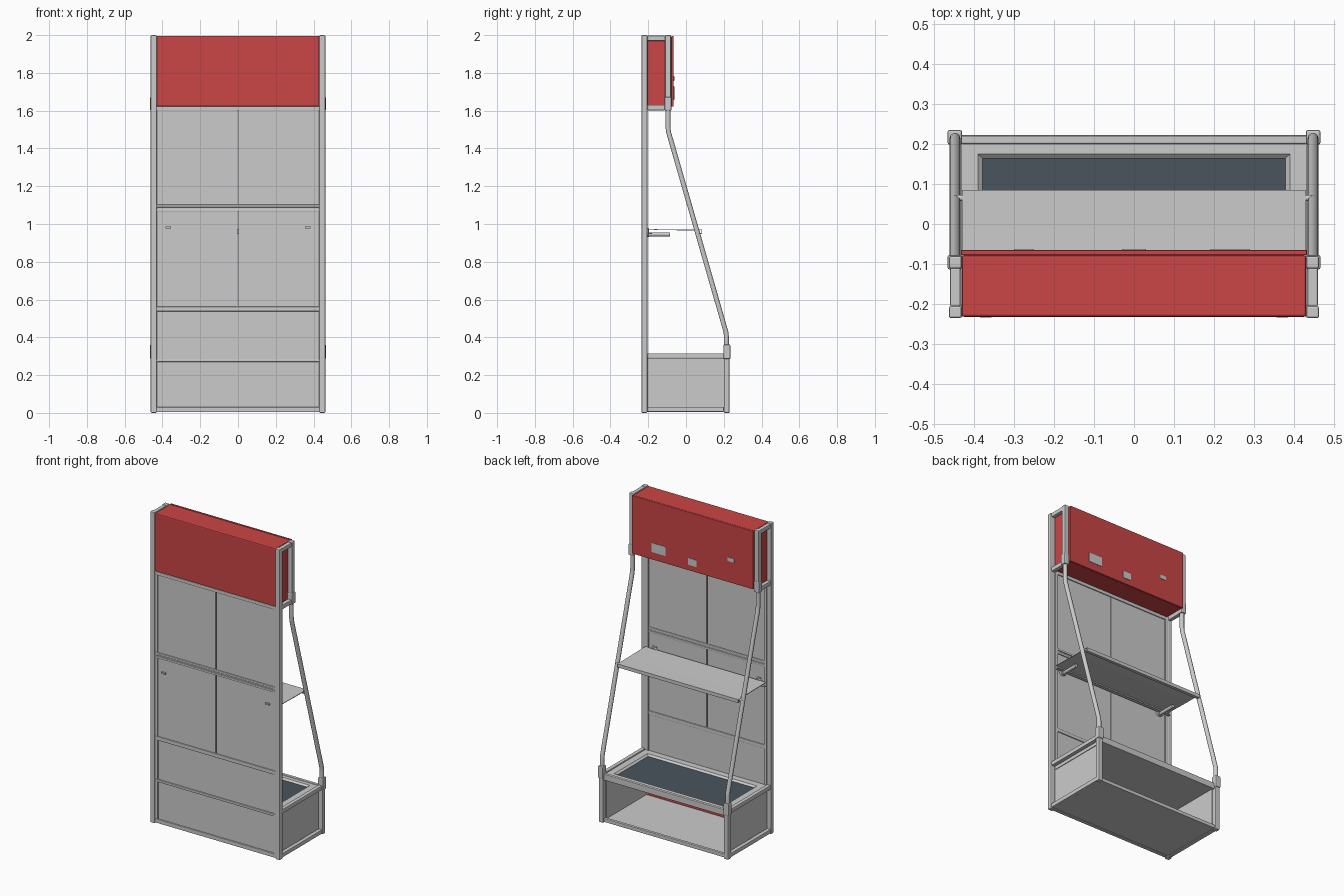
import bpy, bmesh
from mathutils import Vector

if "Cube" in bpy.data.objects:
    bpy.data.objects.remove(bpy.data.objects["Cube"])


def material(name, color):
    m = bpy.data.materials.new(name)
    m.diffuse_color = color
    m.use_nodes = True
    m.node_tree.nodes["Principled BSDF"].inputs["Base Color"].default_value = m.diffuse_color
    return m


red = material("red", (0.60, 0.06, 0.06, 1))
slate = material("slate", (0.07, 0.09, 0.11, 1))


def finish(name, bm, mat=None, bevel=0, segs=2):
    me = bpy.data.meshes.new(name)
    bmesh.ops.recalc_face_normals(bm, faces=bm.faces)
    bm.to_mesh(me)
    bm.free()
    ob = bpy.data.objects.new(name, me)
    bpy.context.collection.objects.link(ob)
    if mat:
        me.materials.append(mat)
    if bevel:
        mod = ob.modifiers.new("bevel", "BEVEL")
        mod.width, mod.segments = bevel, segs
    return ob


def box(name, x, y, z, mat=None, bevel=0.0):
    """Box from (min, max) ranges."""
    bm = bmesh.new()
    bmesh.ops.create_cube(bm, size=1)
    for v in bm.verts:
        v.co = Vector([(a + b) / 2 + c * (b - a) for (a, b), c in zip((x, y, z), v.co)])
    return finish(name, bm, mat, bevel)


def tube(name, points, radius):
    """Round tube along a path."""
    cu = bpy.data.curves.new(name, "CURVE")
    cu.dimensions = "3D"
    cu.bevel_depth, cu.bevel_resolution, cu.use_fill_caps = radius, 3, True
    sp = cu.splines.new("POLY")
    sp.points.add(len(points) - 1)
    for p, co in zip(sp.points, points):
        p.co = (*co, 1)
        sp.use_smooth = True
    ob = bpy.data.objects.new(name, cu)
    bpy.context.collection.objects.link(ob)
    return ob


def extrude_profile(name, pts, half, mat=None):
    """Open (y, z) profile swept along x."""
    bm = bmesh.new()
    a = [bm.verts.new((-half, y, z)) for y, z in pts]
    b = [bm.verts.new((half, y, z)) for y, z in pts]
    for i in range(len(pts) - 1):
        bm.faces.new((a[i], a[i + 1], b[i + 1], b[i]))
    ob = finish(name, bm, mat)
    ob.modifiers.new("thickness", "SOLIDIFY").thickness = 0.004
    return ob


def side(s, lo, hi):
    return tuple(sorted((s * lo, s * hi)))


for s, tag in ((-1, "left"), (1, "right")):
    # Square posts and side bars of the frame
    px = side(s, 0.430, 0.462)
    box(f"tall_post_{tag}", px, (-0.235, -0.205), (0, 2.0), bevel=0.005)
    box(f"base_post_{tag}", px, (0.200, 0.230), (0, 0.32), bevel=0.005)
    box(f"header_post_{tag}", px, (-0.111, -0.080), (1.60, 2.0), bevel=0.005)
    for label, y1, z0, z1 in (("base_low", 0.20, 0.005, 0.032), ("base_high", 0.20, 0.288, 0.315),
                              ("header_low", -0.11, 1.602, 1.630), ("header_high", -0.11, 1.970, 1.997)):
        box(f"{label}_bar_{tag}", side(s, 0.433, 0.459), (-0.206, y1), (z0, z1), bevel=0.004)

    # Clamps and bent support tube
    cx = side(s, 0.429, 0.466)
    box(f"lower_clamp_{tag}", cx, (0.198, 0.235), (0.285, 0.362), bevel=0.006)
    box(f"upper_clamp_{tag}", cx, (-0.114, -0.077), (1.60, 1.672), bevel=0.006)
    path = [(0.214, 0.34), (0.214, 0.405), (0.211, 0.43), (-0.092, 1.485), (-0.095, 1.51), (-0.095, 1.62)]
    tube(f"support_tube_{tag}", [(s * 0.447, y, z) for y, z in path], 0.0135)

    # Base side panel and its upper trim
    box(f"base_side_panel_{tag}", side(s, 0.424, 0.430), (-0.205, 0.205), (0.02, 0.275))
    box(f"base_side_trim_{tag}", side(s, 0.424, 0.434), (-0.205, 0.205), (0.268, 0.288))

    # Shelf arms with end discs and bolts
    ax = s * 0.37
    tube(f"shelf_arm_{tag}", [(ax, -0.20, 0.945), (ax, -0.085, 0.945)], 0.011)
    tube(f"shelf_arm_disc_{tag}", [(ax, -0.212, 0.955), (ax, -0.196, 0.955)], 0.026)
    box(f"shelf_arm_bolt_{tag}", (ax - 0.014, ax + 0.014), (-0.234, -0.21), (0.976, 0.986))
    tube(f"shelf_bolt_{tag}", [(s * 0.415, 0.065, 0.962), (s * 0.45, 0.065, 0.962)], 0.008)

    # Wall panels, split at the centre
    wx = side(s, 0.003, 0.43)
    box(f"upper_wall_panel_{tag}", wx, (-0.224, -0.212), (1.10, 1.605))
    box(f"middle_wall_panel_{tag}", wx, (-0.224, -0.212), (0.56, 1.07))
    box(f"wall_edge_strip_{tag}", side(s, 0.412, 0.432), (-0.228, -0.203), (0.03, 1.605))

# Lower wall panels
box("lower_wall_panel", (-0.43, 0.43), (-0.222, -0.212), (0.285, 0.54))
box("base_front_panel", (-0.43, 0.43), (-0.222, -0.212), (0.03, 0.275))

# Cross rails
for i, (z0, z1) in enumerate(((0.005, 0.030), (0.270, 0.285), (0.538, 0.562),
                              (1.066, 1.080), (1.088, 1.102), (1.600, 1.622))):
    box(f"cross_rail_{i}", (-0.432, 0.432), (-0.231, -0.206), (z0, z1), bevel=0.003)
box("rail_core", (-0.43, 0.43), (-0.224, -0.212), (1.07, 1.10))

# Open base: floor, red inner wall, lower and upper rails
box("base_floor", (-0.432, 0.432), (-0.21, 0.215), (0.008, 0.020))
box("base_inner_wall", (-0.42, 0.42), (-0.209, -0.204), (0.02, 0.27), red)
box("base_open_side_low_rail", (-0.432, 0.432), (0.203, 0.222), (0.005, 0.028), bevel=0.003)
box("base_open_side_high_rail", (-0.432, 0.432), (0.200, 0.220), (0.272, 0.312), bevel=0.003)

# Base top: rim with sloping inner edge, then a sunken slate tray
bm = bmesh.new()
rings = []
for hx, y0, y1, z in ((0.432, -0.206, 0.215, 0.275), (0.432, -0.206, 0.215, 0.308),
                      (0.390, -0.165, 0.175, 0.308), (0.376, -0.152, 0.162, 0.296)):
    rings.append([bm.verts.new(c) for c in ((-hx, y0, z), (hx, y0, z), (hx, y1, z), (-hx, y1, z))])
for a, b in zip(rings, rings[1:]):
    for i in range(4):
        j = (i + 1) % 4
        bm.faces.new((a[i], a[j], b[j], b[i]))
bm.faces.new(rings[0])
finish("base_top_rim", bm)
box("base_tray", (-0.378, 0.378), (-0.154, 0.164), (0.285, 0.2975), slate)

# Folded sheet shelf with hanging lips
extrude_profile("shelf", [(-0.18, 0.948), (-0.20, 0.948), (-0.20, 0.973), (-0.01, 0.970),
                          (0.085, 0.970), (0.085, 0.948), (0.065, 0.948)], 0.43)

# Red header box, its rear plate and the fittings on the plate
box("header_box", (-0.43, 0.43), (-0.232, -0.078), (1.622, 1.996), red, 0.006)
box("header_plate", (-0.432, 0.432), (-0.078, -0.065), (1.622, 1.996), red, 0.003)
for name, x, z, w, h in (("display", 0.24, 1.70, 0.10, 0.06), ("sensor_panel", 0.0, 1.68, 0.06, 0.045),
                         ("slot_plate", -0.275, 1.77, 0.05, 0.026)):
    box(name, (x - w / 2, x + w / 2), (-0.07, -0.062), (z - h / 2, z + h / 2), bevel=0.002)
